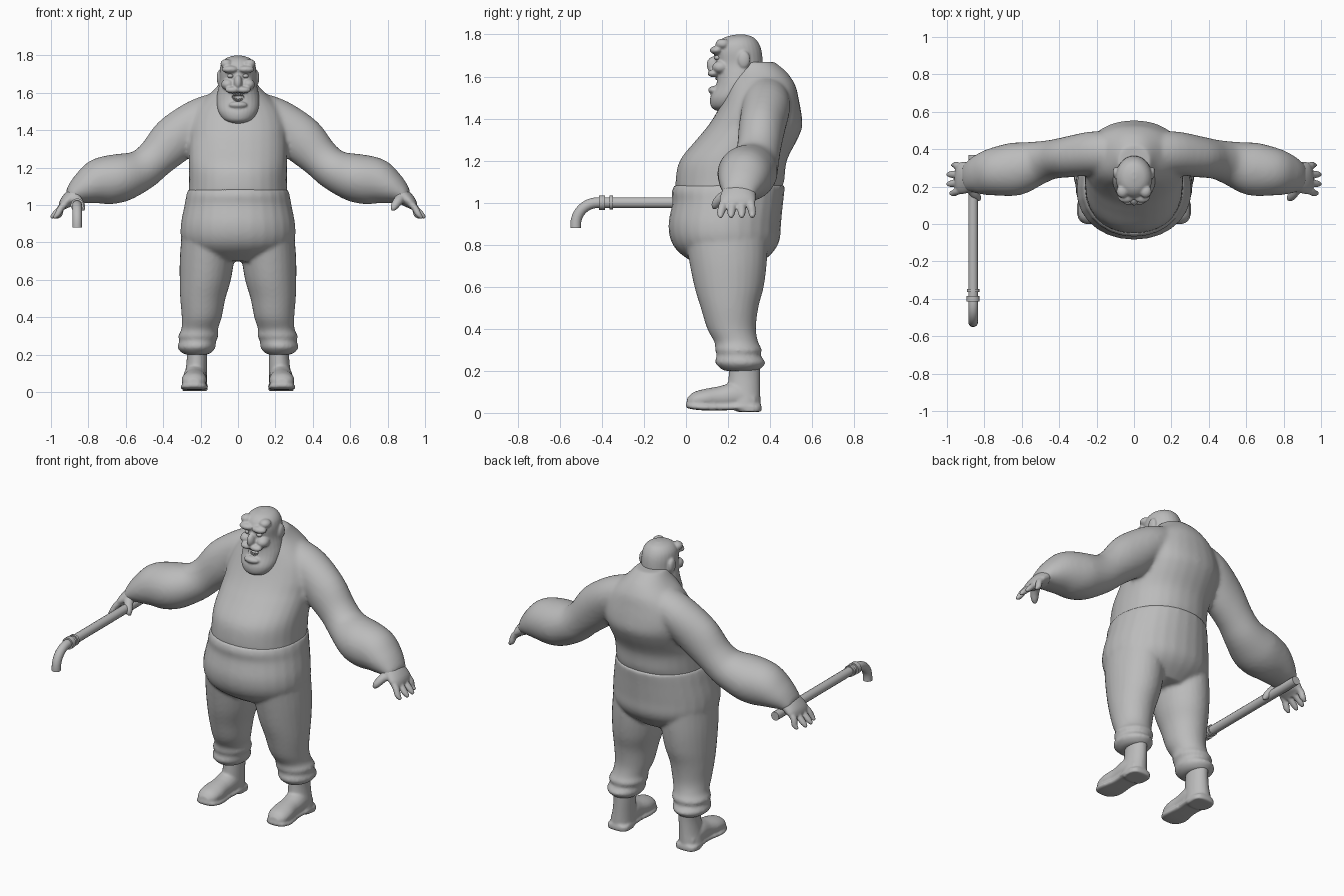
import bpy, bmesh
from math import sin, cos, pi
from mathutils import Vector, Matrix

if "Cube" in bpy.data.objects:
    bpy.data.objects.remove(bpy.data.objects["Cube"])

X, Y, Z = Vector((1, 0, 0)), Vector((0, 1, 0)), Vector((0, 0, 1))

clay = bpy.data.materials.new("clay_grey")
clay.use_nodes = True
grey = (0.5, 0.5, 0.5, 1)
clay.diffuse_color = grey
clay.node_tree.nodes["Principled BSDF"].inputs["Base Color"].default_value = grey


def catmull(a, b, c, d, t):
    return [q + t / 2 * (r - p + t * (2 * p - 5 * q + 4 * r - s + t * (3 * (q - r) + s - p)))
            for p, q, r, s in zip(a, b, c, d)]


def loft(bm, rings, u, axis=None, side=1, square=1.0, steps=4, n=28):
    """Skin smooth rings (x, y, z, half size along u, other half size)."""
    last = len(rings) - 1
    rows = [catmull(rings[max(i - 1, 0)], rings[i], rings[i + 1], rings[min(i + 2, last)], k / steps)
            for i in range(last) for k in range(steps)] + [list(rings[-1])]
    loops = []
    for i, row in enumerate(rows):
        a = Vector(rows[max(i - 1, 0)][:3])
        b = Vector(rows[min(i + 1, len(rows) - 1)][:3])
        t = axis or (b - a).normalized()
        w = (u - t * u.dot(t)).normalized()
        v = t.cross(w)
        loop = []
        for k in range(n):
            c, s = cos(2 * pi * k / n), sin(2 * pi * k / n)
            c, s = [abs(q) ** square * (1 if q > 0 else -1) for q in (c, s)]
            p = Vector(row[:3]) + w * row[3] * c + v * row[4] * s
            loop.append(bm.verts.new((p.x * side, p.y, p.z)))
        loops.append(loop)
    faces = [bm.faces.new((p[k], p[(k + 1) % n], q[(k + 1) % n], q[k]))
             for p, q in zip(loops, loops[1:]) for k in range(n)]
    faces += [bm.faces.new(loops[0]), bm.faces.new(loops[-1])]
    bmesh.ops.recalc_face_normals(bm, faces=faces)


def column(bm, profile, square=1.0):
    """Upright centred loft from (z, half width, front y, back y)."""
    loft(bm, [(0, (f + b) / 2, z, w, (b - f) / 2) for z, w, f, b in profile], X, Z, square=square)


def ball(bm, centre, radii):
    bmesh.ops.create_uvsphere(bm, u_segments=24, v_segments=14, radius=1,
                              matrix=Matrix.Translation(centre) @ Matrix.Diagonal((*radii, 1)))


def balls(bm, centre, radii):
    for s in (-1, 1):
        ball(bm, (centre[0] * s, centre[1], centre[2]), radii)


def finish(name, bm, voxel=0, smooth=0):
    """Make the object; a voxel size fuses its overlapping pieces."""
    mesh = bpy.data.meshes.new(name)
    bm.to_mesh(mesh)
    bm.free()
    ob = bpy.data.objects.new(name, mesh)
    bpy.context.collection.objects.link(ob)
    mesh.materials.append(clay)
    mesh.polygons.foreach_set("use_smooth", [True] * len(mesh.polygons))
    if voxel:
        m = ob.modifiers.new("fuse", 'REMESH')
        m.mode, m.voxel_size, m.use_smooth_shade = 'VOXEL', voxel, True
    if smooth:
        m = ob.modifiers.new("soften", 'SMOOTH')
        m.factor, m.iterations = 0.5, smooth
    return ob


# Torso and arms
bm = bmesh.new()
column(bm, [(.95, .25, -.03, .43), (1.04, .263, -.045, .445), (1.1, .262, -.05, .467),
            (1.2, .262, -.03, .48), (1.3, .265, .05, .53), (1.36, .265, .1, .553),
            (1.42, .265, .14, .55), (1.5, .24, .18, .535), (1.56, .19, .2, .52),
            (1.62, .125, .22, .48), (1.67, .085, .24, .42)], .92)
arm = [(.12, .38, 1.5, .11, .1), (.22, .38, 1.45, .115, .113), (.34, .36, 1.35, .11, .127),
       (.44, .345, 1.25, .105, .107), (.52, .325, 1.185, .118, .11), (.63, .295, 1.145, .142, .13),
       (.74, .28, 1.125, .13, .125), (.82, .265, 1.09, .11, .09), (.87, .255, 1.06, .088, .06),
       (.9, .25, 1.035, .075, .035)]
for s in (-1, 1):
    loft(bm, arm, Y, side=s)
finish("upper_body", bm, .012, 8)

# Hands with four fingers and a thumb
for s, label in ((1, "left"), (-1, "right")):
    bm = bmesh.new()
    loft(bm, [(.85, .255, 1.07, .075, .045), (.89, .25, 1.04, .082, .042),
              (.925, .245, 1.01, .085, .032), (.945, .245, .985, .07, .018)], Y, side=s)
    for y, tip_y, tip_x in ((.185, .165, .975), (.225, .215, .99), (.265, .265, .99), (.305, .315, .965)):
        loft(bm, [(.91, y, 1.02, .02, .018), (.945, (y + tip_y) / 2, .985, .02, .018),
                  (tip_x - .01, tip_y, .95, .018, .016), (tip_x + .01, tip_y, .93, .008, .008)],
             Y, side=s, n=14)
    loft(bm, [(.88, .21, 1.05, .03, .025), (.855, .165, 1.02, .026, .024),
              (.835, .14, .99, .02, .02), (.825, .135, .97, .008, .008)], X, side=s, n=14)
    finish(label + "_hand", bm, .006, 2)

# Trousers with bunched cuffs
bm = bmesh.new()
column(bm, [(1.085, .266, -.055, .471), (1.05, .277, -.068, .468), (1.0, .286, -.065, .462),
            (.9, .305, -.083, .452), (.82, .304, -.072, .445), (.76, .27, -.03, .41),
            (.7, .17, .06, .34)], .95)
leg = [(.155, .19, .86, .145, .2), (.165, .2, .72, .146, .185), (.175, .205, .6, .137, .165),
       (.188, .207, .5, .121, .137), (.194, .217, .4, .107, .116), (.205, .24, .335, .098, .104),
       (.212, .25, .3, .108, .112), (.215, .25, .275, .098, .104), (.222, .258, .24, .102, .12),
       (.222, .26, .215, .085, .1), (.222, .26, .2, .06, .08)]
for s in (-1, 1):
    loft(bm, leg, X, Z, side=s, steps=5)
finish("trousers", bm, .011, 4)

# Boots with sole and heel
for s, label in ((1, "left"), (-1, "right")):
    bm = bmesh.new()
    loft(bm, [(.222, .28, .25, .054, .075), (.22, .278, .18, .054, .075), (.224, .275, .11, .058, .078),
              (.23, .275, .05, .064, .08), (.23, .275, .02, .066, .08)], X, Z, side=s)
    loft(bm, [(.23, .33, .06, .05, .045), (.23, .24, .08, .062, .065), (.231, .16, .072, .06, .055),
              (.234, .09, .066, .067, .048), (.236, .035, .058, .058, .04),
              (.237, .005, .05, .03, .02)], X, Y, side=s)
    loft(bm, [(.23, .355, .028, .045, .014), (.23, .28, .028, .07, .014), (.23, .18, .026, .062, .014),
              (.234, .08, .026, .074, .014), (.236, .02, .032, .058, .013),
              (.237, .0, .036, .025, .01)], X, Y, side=s, square=.6)
    loft(bm, [(.23, .3, .005, .068, .06), (.23, .3, .035, .068, .06)], X, Z, side=s, square=.7)
    finish(label + "_boot", bm, .008, 3)

# Head, heavy jaw, brow, nose, moustache and ears
bm = bmesh.new()
column(bm, [(1.435, .03, .15, .21), (1.455, .075, .12, .25), (1.5, .106, .115, .3),
            (1.56, .115, .14, .34), (1.61, .108, .145, .36), (1.66, .098, .14, .365),
            (1.72, .098, .135, .36), (1.76, .088, .15, .345), (1.787, .06, .185, .32),
            (1.8, .015, .24, .28)])
balls(bm, (.042, .145, 1.725), (.045, .032, .02))
balls(bm, (.062, .175, 1.755), (.032, .035, .025))
balls(bm, (.055, .165, 1.645), (.035, .04, .03))
balls(bm, (.03, .13, 1.615), (.038, .028, .018))
balls(bm, (.098, .275, 1.68), (.016, .03, .042))
ball(bm, (0, .13, 1.655), (.022, .032, .04))
ball(bm, (0, .135, 1.535), (.05, .03, .02))
head = finish("head", bm, .006, 3)

# Open mouth cut into the head, with teeth
bm = bmesh.new()
ball(bm, (0, .13, 1.577), (.033, .06, .023))
cutter = finish("mouth_cutter", bm)
cutter.hide_render = True
cutter.hide_set(True)
cut = head.modifiers.new("mouth", 'BOOLEAN')
cut.operation, cut.object, cut.solver = 'DIFFERENCE', cutter, 'EXACT'

bm = bmesh.new()
for k in range(-2, 3):
    ball(bm, (k * .01, .145 + abs(k) * .003, 1.592), (.005, .006, .009))
    ball(bm, (k * .01, .15 + abs(k) * .003, 1.562), (.005, .006, .009))
finish("teeth", bm)

bm = bmesh.new()
balls(bm, (.04, .15, 1.69), (.016, .016, .012))
finish("eyes", bm)

# Bent pipe held in the right hand
curve = bpy.data.curves.new("pipe", 'CURVE')
curve.dimensions, curve.bevel_depth, curve.bevel_resolution = '3D', .026, 5
curve.use_fill_caps = True
path = [(.37, 1.0)] + [(-.42 - .105 * sin(k * pi / 16), .895 + .105 * cos(k * pi / 16))
                       for k in range(9)] + [(-.525, .88)]
line = curve.splines.new('POLY')
line.points.add(len(path) - 1)
for point, (y, z) in zip(line.points, path):
    point.co = (-.86, y, z, 1)
line.use_smooth = True
curve.materials.append(clay)
bpy.context.collection.objects.link(bpy.data.objects.new("pipe", curve))

# Pipe collars
for label, y, radius, depth in (("outer", -.4, .035, .03), ("inner", -.355, .033, .016)):
    bm = bmesh.new()
    bmesh.ops.create_cone(bm, cap_ends=True, segments=24, radius1=radius, radius2=radius, depth=depth,
                          matrix=Matrix.Translation((-.86, y, 1)) @ Matrix.Rotation(pi / 2, 4, 'X'))
    collar = finish(label + "_collar", bm)
    bpy.context.view_layer.objects.active = collar
    collar.select_set(True)
    bpy.ops.object.shade_smooth_by_angle()
    collar.select_set(False)
